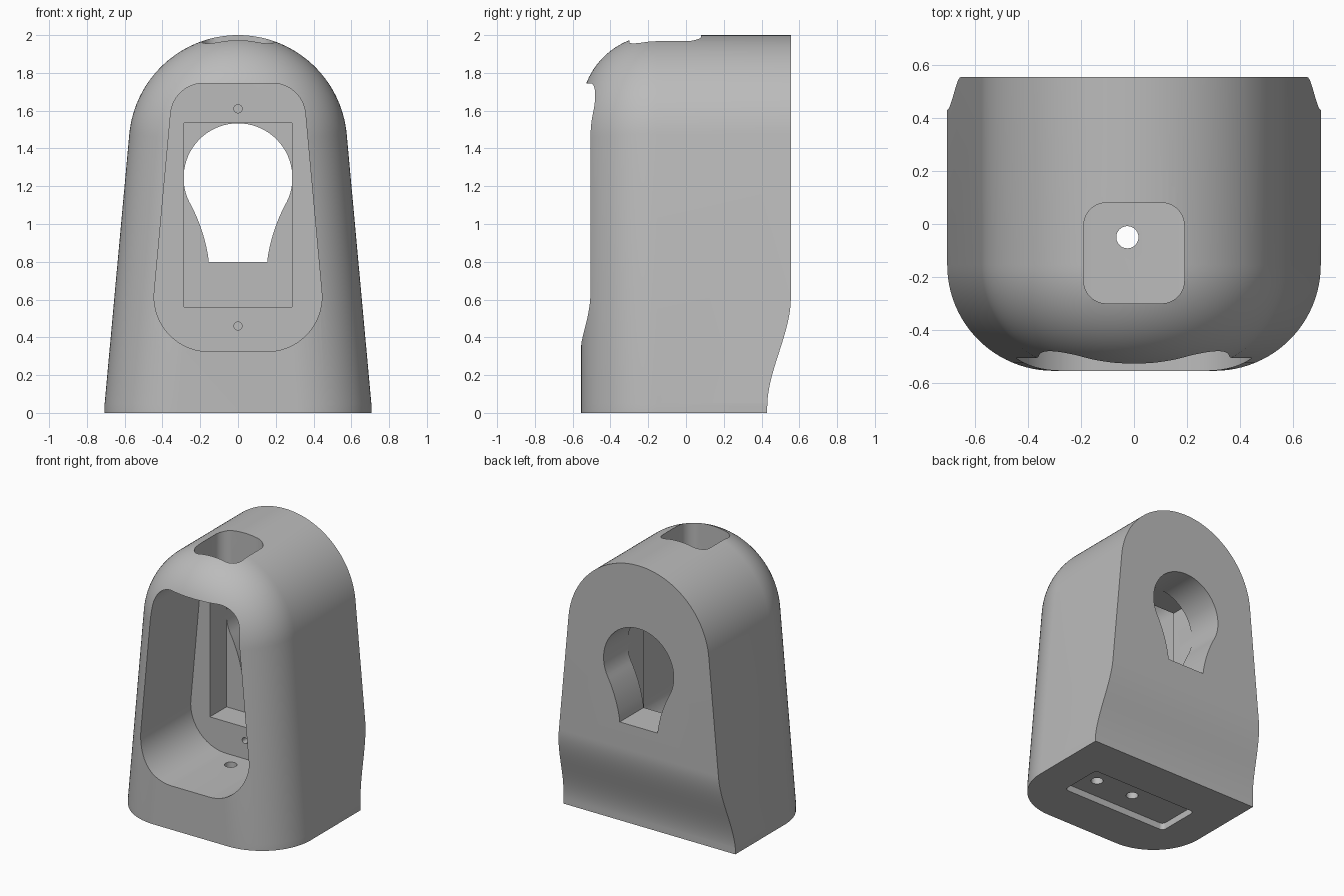
import bpy, bmesh, math
from mathutils import Vector

if "Cube" in bpy.data.objects:
    bpy.data.objects.remove(bpy.data.objects["Cube"], do_unlink=True)

FRONT, BACK = -0.555, 0.555
ARC_R, ARC_Z = 0.578, 1.422
TAPER = math.atan(0.0915)
FILLET = 0.4

grey = bpy.data.materials.new("grey plastic")
grey.use_nodes = True
grey.diffuse_color = (0.5, 0.5, 0.5, 1)
grey.node_tree.nodes["Principled BSDF"].inputs["Base Color"].default_value = (0.5, 0.5, 0.5, 1)


def loft(name, rings):
    """Join equal-length rings of points into a closed solid."""
    bm = bmesh.new()
    loops = [[bm.verts.new(p) for p in ring] for ring in rings]
    n = len(loops[0])
    for a, b in zip(loops, loops[1:]):
        for i in range(n):
            j = (i + 1) % n
            bm.faces.new((a[i], a[j], b[j], b[i]))
    bm.faces.new(loops[0])
    bm.faces.new(loops[-1])
    bmesh.ops.recalc_face_normals(bm, faces=bm.faces)
    mesh = bpy.data.meshes.new(name)
    bm.to_mesh(mesh)
    bm.free()
    mesh.materials.append(grey)
    obj = bpy.data.objects.new(name, mesh)
    bpy.context.collection.objects.link(obj)
    return obj


def prism(name, outline, axis, lo, hi):
    """Extrude a 2D outline along one axis."""
    place = {"x": lambda p, t: (t, p[0], p[1]),
             "y": lambda p, t: (p[0], t, p[1]),
             "z": lambda p, t: (p[0], p[1], t)}[axis]
    return loft(name, [[place(p, t) for p in outline] for t in (lo, hi)])


def circle(cx, cy, r, n=32):
    return [(cx + r * math.cos(2 * math.pi * i / n),
             cy + r * math.sin(2 * math.pi * i / n)) for i in range(n)]


def rounded(corners, steps=12):
    """Polygon of (x, y, radius) corners with true arc fillets."""
    pts, n = [], len(corners)
    for i, (x, y, r) in enumerate(corners):
        c = Vector((x, y))
        a = (Vector(corners[i - 1][:2]) - c).normalized()
        b = (Vector(corners[(i + 1) % n][:2]) - c).normalized()
        half = a.angle(b) / 2
        mid = c + (a + b).normalized() * (r / math.sin(half))
        start = c + a * (r / math.tan(half)) - mid
        end = c + b * (r / math.tan(half)) - mid
        turn = start.angle(end)
        for k in range(steps + 1):
            t = k / steps
            p = mid + (start * math.sin((1 - t) * turn) + end * math.sin(t * turn)) / math.sin(turn)
            pts.append((p.x, p.y))
    return pts


def box_outline(x0, x1, y0, y1, r):
    return rounded([(x0, y0, r), (x1, y0, r), (x1, y1, r), (x0, y1, r)])


def body_ring(y, inset):
    """Tapered arch outline, moved inwards on its sides and top."""
    r = ARC_R - inset
    foot = r / math.cos(TAPER) + math.tan(TAPER) * (ARC_Z - 0.05)
    ring = [(foot, y, 0), (foot, y, 0.05)]
    for i in range(65):
        a = TAPER + (math.pi - 2 * TAPER) * i / 64
        ring.append((r * math.cos(a), y, ARC_Z + r * math.sin(a)))
    return ring + [(-foot, y, 0.05), (-foot, y, 0)]


# Shell with a large rounded front edge
rings = []
for i in range(25):
    a = math.pi / 2 * i / 24
    rings.append(body_ring(FRONT + FILLET * (1 - math.cos(a)), FILLET * (1 - math.sin(a))))
rings.append(body_ring(0.8, 0))
body = loft("housing", rings)

# Back face with its inward sweep near the base
sweep = [(0.43, -0.2)]
for i in range(25):
    t = i / 24
    sweep.append((0.43 + 0.125 * t * t * (3 - 2 * t), 0.03 + 0.58 * t))
sweep += [(BACK, 2.3), (1.2, 2.3), (1.2, -0.2)]

# Bulb-shaped window: round head and flared neck
neck = [(0.245, 1.094), (0.222, 1.045), (0.2, 0.99), (0.182, 0.935),
        (0.168, 0.88), (0.159, 0.835), (0.155, 0.8)]
start = math.atan2(-0.151, 0.245)
head = [(0.288 * math.cos(a), 1.245 + 0.288 * math.sin(a))
        for a in (start + (math.pi - 2 * start) * i / 48 for i in range(1, 48))]
bulb = neck[::-1] + head + [(-x, z) for x, z in neck]

cavity = rounded([(-0.472, 0.325, 0.29), (0.472, 0.325, 0.29),
                  (0.342, 1.745, 0.175), (-0.342, 1.745, 0.175)], 20)
pocket = [(-0.287, 0.56), (0.287, 0.56), (0.287, 1.536), (-0.287, 1.536)]

cutters = [
    prism("back_cutter", sweep, "x", -1, 1),
    prism("cavity_cutter", cavity, "y", -0.8, 0.08),
    prism("pocket_cutter", pocket, "y", 0, 0.275),
    prism("bulb_cutter", bulb, "y", 0.15, 0.9),
    prism("top_cutter", box_outline(-0.19, 0.19, -0.3, 0.08, 0.085), "z", 1.6, 2.3),
    prism("base_recess_cutter", box_outline(-0.44, 0.44, -0.215, 0.115, 0.03), "z", -0.2, 0.05),
]
for x in (-0.025, 0.29):
    cutters.append(prism("cable_hole_cutter", circle(x, -0.05, 0.042), "z", -0.1, 0.6))
for z in (0.46, 1.61):
    cutters.append(prism("screw_hole_cutter", circle(0, z, 0.022, 24), "y", 0, 0.25))

# Carve everything out of the housing
bpy.ops.object.select_all(action="DESELECT")
bpy.context.view_layer.objects.active = body
body.select_set(True)
for cutter in cutters:
    cutter.hide_render = True
    mod = body.modifiers.new(cutter.name, "BOOLEAN")
    mod.operation = "DIFFERENCE"
    mod.solver = "EXACT"
    mod.object = cutter
    bpy.ops.object.modifier_apply(modifier=mod.name)
    bpy.data.objects.remove(cutter, do_unlink=True)

bpy.ops.object.shade_smooth_by_angle(angle=math.radians(25))
